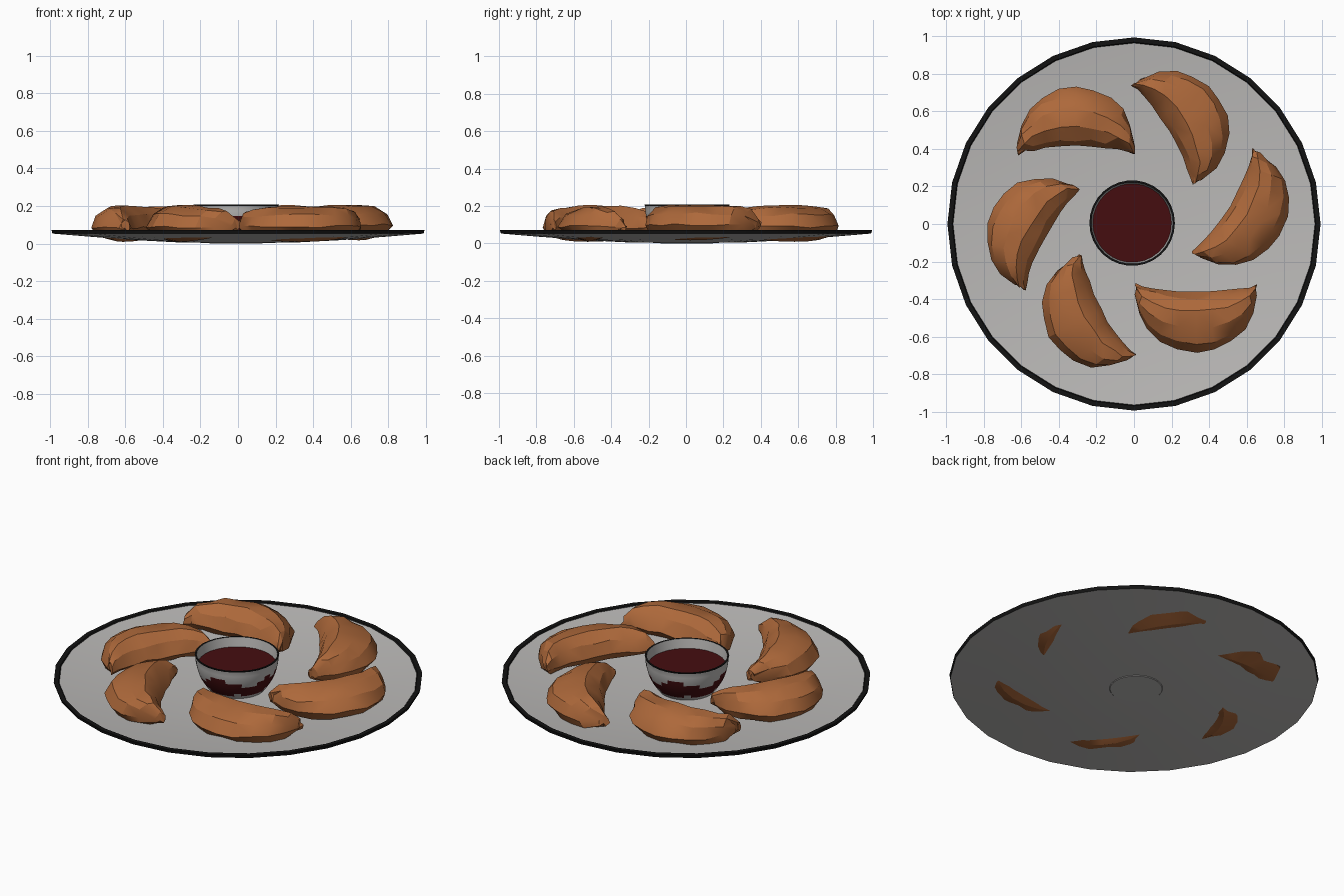
import bpy, bmesh, math, random
from mathutils import Vector

random.seed(4)
cube = bpy.data.objects.get("Cube")
if cube:
    bpy.data.objects.remove(cube, do_unlink=True)


def material(name, rgb):
    m = bpy.data.materials.new(name)
    m.use_nodes = True
    m.diffuse_color = (*rgb, 1)
    m.node_tree.nodes["Principled BSDF"].inputs["Base Color"].default_value = (*rgb, 1)
    return m


china = material("grey china", (0.5, 0.49, 0.48))
black = material("black rim", (0.006, 0.006, 0.006))
red = material("dark red sauce", (0.06, 0.004, 0.005))
pastry = material("fried pastry", (0.42, 0.14, 0.043))


def finish(name, bm, mats, angle=30):
    bmesh.ops.recalc_face_normals(bm, faces=bm.faces)
    me = bpy.data.meshes.new(name)
    bm.to_mesh(me)
    bm.free()
    for m in mats:
        me.materials.append(m)
    ob = bpy.data.objects.new(name, me)
    bpy.context.collection.objects.link(ob)
    bpy.ops.object.select_all(action='DESELECT')
    ob.select_set(True)
    bpy.context.view_layer.objects.active = ob
    bpy.ops.object.shade_smooth_by_angle(angle=math.radians(angle))
    return ob


def bridge(bm, a, b):
    n = len(a)
    return [bm.faces.new((a[i], a[(i + 1) % n], b[(i + 1) % n], b[i])) for i in range(n)]


def lathe(name, profile, sides, mats, rule, centre=(0, 0)):
    """Spin an (r, z) profile, capping both ends; rule picks each band's material."""
    bm = bmesh.new()
    rings = []
    for r, z in profile:
        rings.append([bm.verts.new((centre[0] + r * math.cos(k * math.tau / sides),
                                    centre[1] + r * math.sin(k * math.tau / sides), z))
                      for k in range(sides)])
    for j in range(len(rings) - 1):
        for i, f in enumerate(bridge(bm, rings[j], rings[j + 1])):
            f.material_index = rule(j, i)
    for j, ring in ((0, rings[0]), (len(profile), rings[-1])):
        bm.faces.new(ring).material_index = rule(j, 0)
    return finish(name, bm, mats)


# Shallow plate with a dark rim band
under = [(0.1, 0.003), (0.3, 0.005), (0.55, 0.018), (0.8, 0.037), (0.99, 0.053)]
inside = [(0.965, 0.066), (0.8, 0.046), (0.55, 0.026), (0.3, 0.013), (0.1, 0.011)]
lathe("plate", under + [(0.995, 0.072), (0.97, 0.072)] + inside, 28,
      [china, black], lambda j, i: int(4 <= j <= 6))

# Dipping bowl with a dark lip and sauce showing through its lower wall
middle = (-0.01, 0.005)
steps = 9
outer = [(0.14 + 0.085 * math.sin(k / steps * math.pi / 2), 0.2 * (k / steps) ** 1.2)
         for k in range(steps + 1)]
lip = [(0.228, 0.207), (0.218, 0.207), (0.216, 0.195), (0.208, 0.14)]


def bowl_rule(j, i):
    if steps <= j <= steps + 1:
        return 1
    top = 6 + round(math.sin(i * 0.9) * 0.7)
    low = 2 + (i % 5 == 0)
    return 2 if low <= j < top else 0


lathe("dipping_bowl", outer + lip, 30, [china, black, red], bowl_rule, middle)
lathe("sauce", [(0.2, 0.135), (0.213, 0.152)], 30, [red], lambda j, i: 0, middle)

# Dumpling cross-section: (share of the way from inner to outer edge, height)
section = [(0.5, 0.009), (0.17, 0.036), (0.0, 0.085), (0.1, 0.155), (0.32, 0.203),
           (0.62, 0.196), (0.87, 0.155), (1.0, 0.09), (0.84, 0.038)]


def dumpling(name, tip_a, tip_b, lift=0.0):
    a, b = Vector(tip_a), Vector(tip_b)
    mid, half = (a + b) / 2, (b - a).length / 2
    along = (b - a).normalized()
    out = Vector((along.y, -along.x))
    bm = bmesh.new()
    rings = []
    stations = 11
    for k in range(stations):
        t = k / (stations - 1)
        bulge = math.sin(math.pi * t)
        x = -math.cos(math.pi * t)
        inner = mid + along * half * (0.55 * x + 0.45 * (2 * t - 1)) + out * 0.045 * bulge
        outer_pt = mid + along * half * x + out * (0.055 + 0.305 * bulge ** 0.95)
        full = bulge ** 0.45
        ring = []
        for share, z in section:
            p = inner.lerp(outer_pt, share)
            height = 0.085 + (z - 0.085) * (0.35 + 0.65 * full) + lift
            if share == 0.5:
                height += 0.025 * (1 - bulge)
            wobble = 0.0 if share == 0.5 else 0.007
            ring.append(bm.verts.new((p.x + random.uniform(-wobble, wobble),
                                      p.y + random.uniform(-wobble, wobble),
                                      min(height + random.uniform(-wobble, wobble), 0.206))))
        rings.append(ring)
    for r0, r1 in zip(rings, rings[1:]):
        bridge(bm, r0, r1)
    bm.faces.new(rings[0])
    bm.faces.new(rings[-1])
    bmesh.ops.triangulate(bm, faces=bm.faces)
    finish(name, bm, [pastry], 25)


# Ring of six crescents, each swept the same way round the bowl
dumpling("dumpling_back_right", (0.0, 0.37), (-0.62, 0.37))
dumpling("dumpling_back_left", (0.31, 0.21), (-0.01, 0.74))
dumpling("dumpling_left", (0.31, -0.15), (0.63, 0.4), 0.008)
dumpling("dumpling_front_left", (0.01, -0.32), (0.65, -0.32))
dumpling("dumpling_front_right", (-0.28, -0.16), (0.01, -0.7))
dumpling("dumpling_right", (-0.29, 0.18), (-0.58, -0.35))
